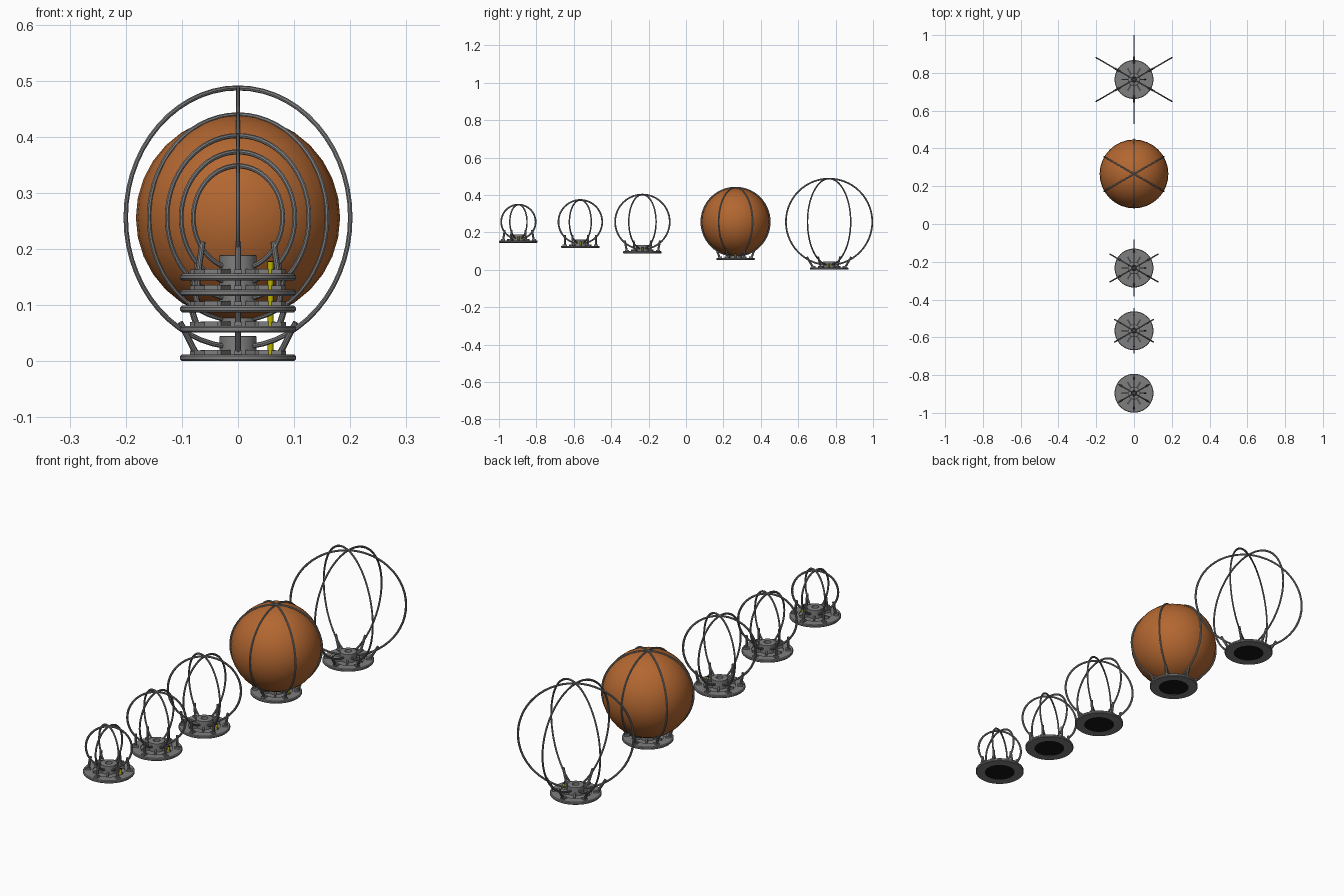
import bpy, bmesh, math
from mathutils import Vector, Matrix

if "Cube" in bpy.data.objects:
    bpy.data.objects.remove(bpy.data.objects["Cube"])


def mat(name, c):
    m = bpy.data.materials.new(name)
    m.diffuse_color = (*c, 1)
    m.use_nodes = True
    m.node_tree.nodes["Principled BSDF"].inputs["Base Color"].default_value = m.diffuse_color
    return m


GREY = mat("steel grey", (0.21, 0.21, 0.21))
DARK = mat("black rubber", (0.008, 0.008, 0.008))
ORANGE = mat("ball orange", (0.45, 0.135, 0.03))
YELLOW = mat("yellow", (0.50, 0.45, 0.0))


def finish(bm, name, m, loc, smooth=True):
    bmesh.ops.recalc_face_normals(bm, faces=bm.faces)
    me = bpy.data.meshes.new(name)
    bm.to_mesh(me)
    bm.free()
    me.materials.append(m)
    ob = bpy.data.objects.new(name, me)
    ob.location = loc
    bpy.context.collection.objects.link(ob)
    if smooth:
        me.shade_smooth()
        me.set_sharp_from_angle(angle=math.radians(35))
    return ob


def lathe(bm, profile, n=40):
    # closed (r, z) profile turned around z
    rings = [[bm.verts.new((r * math.cos(2 * math.pi * i / n), r * math.sin(2 * math.pi * i / n), z))
              for r, z in profile] for i in range(n)]
    k = len(profile)
    for i in range(n):
        a, b = rings[i], rings[(i + 1) % n]
        for j in range(k):
            bm.faces.new((a[j], b[j], b[(j + 1) % k], a[(j + 1) % k]))


def rod(bm, p, q, r, n=10):
    p, q = Vector(p), Vector(q)
    d = q - p
    M = Matrix.Translation((p + q) / 2) @ d.to_track_quat('Z', 'Y').to_matrix().to_4x4()
    bmesh.ops.create_cone(bm, cap_ends=True, segments=n, radius1=r, radius2=r, depth=d.length, matrix=M)


def hoop(bm, R, zc, ang, r, n=56, k=8):
    # full vertical circle in the plane at the given angle
    u = Vector((math.cos(ang), math.sin(ang), 0))
    w = Vector((-math.sin(ang), math.cos(ang), 0))
    rings = []
    for i in range(n):
        t = 2 * math.pi * i / n
        d = u * math.cos(t) + Vector((0, 0, math.sin(t)))
        rings.append([bm.verts.new(Vector((0, 0, zc)) + d * (R + r * math.cos(2 * math.pi * j / k))
                                   + w * 0.8 * r * math.sin(2 * math.pi * j / k)) for j in range(k)])
    for i in range(n):
        a, b = rings[i], rings[(i + 1) % n]
        for j in range(k):
            bm.faces.new((a[j], b[j], b[(j + 1) % k], a[(j + 1) % k]))


def holder(idx, y, R, z0, rtop):
    loc = (0, y, z0)
    zc = 0.256 - z0
    tag = "_%d" % idx

    # rounded base ring with a thin web inside
    bm = bmesh.new()
    lathe(bm, [(0.064, 0), (0.100, 0), (0.103, 0.003), (0.103, 0.009), (0.100, 0.012), (0.064, 0.012)])
    lathe(bm, [(0.017, 0.004), (0.066, 0.004), (0.066, 0.008), (0.017, 0.008)])
    finish(bm, "base_ring" + tag, GREY, loc)

    # dark pad underneath
    bm = bmesh.new()
    rod(bm, (0, 0, 0.0005), (0, 0, 0.005), 0.0645, 40)
    finish(bm, "bottom_pad" + tag, DARK, loc)

    # hub with ribs
    bm = bmesh.new()
    lathe(bm, [(0.014, 0.006), (0.033, 0.006), (0.033, 0.044), (0.031, 0.045), (0.014, 0.045)], 32)
    for i in range(6):
        M = Matrix.Rotation(i * math.pi / 3, 4, 'Z') @ Matrix.Translation((0.049, 0, 0.013)) \
            @ Matrix.Diagonal((0.036, 0.007, 0.014, 1))
        bmesh.ops.create_cube(bm, size=1, matrix=M)
    finish(bm, "hub" + tag, GREY, loc)

    # three crossing hoops
    bm = bmesh.new()
    for i in range(3):
        hoop(bm, R, zc, math.pi / 6 + i * math.pi / 3, 0.0045)
    finish(bm, "cage_hoops" + tag, GREY, loc)

    # six slanted struts with foot blocks
    bm = bmesh.new()
    for i in range(6):
        a = math.pi / 6 + i * math.pi / 3
        c, s = math.cos(a), math.sin(a)
        rod(bm, (0.083 * c, 0.083 * s, 0.008), (rtop * c, rtop * s, 0.069), 0.0055)
        M = Matrix.Rotation(a, 4, 'Z') @ Matrix.Translation((0.083, 0, 0.014)) \
            @ Matrix.Diagonal((0.022, 0.015, 0.010, 1))
        bmesh.ops.create_cube(bm, size=1, matrix=M)
    finish(bm, "struts" + tag, GREY, loc)

    # yellow pin
    bm = bmesh.new()
    rod(bm, (0.058, 0, 0.006), (0.058, 0, 0.033), 0.005, 12)
    finish(bm, "yellow_pin" + tag, YELLOW, loc)
    bm = bmesh.new()
    rod(bm, (0.058, 0, 0.033), (0.058, 0, 0.0345), 0.005, 12)
    finish(bm, "pin_tip" + tag, DARK, loc)


# row of five holders: y, hoop radius, base height, strut top radius
rows = [(-0.896, 0.092, 0.144, 0.073), (-0.565, 0.117, 0.116, 0.083), (-0.233, 0.146, 0.087, 0.094),
        (0.265, 0.183, 0.051, 0.106), (0.765, 0.231, 0.0, 0.119)]
for n, row in enumerate(rows):
    holder(n + 1, *row)

# ball held in the fourth cage
bm = bmesh.new()
bmesh.ops.create_uvsphere(bm, u_segments=32, v_segments=16, radius=0.182)
finish(bm, "ball", ORANGE, (0, 0.265, 0.256))
